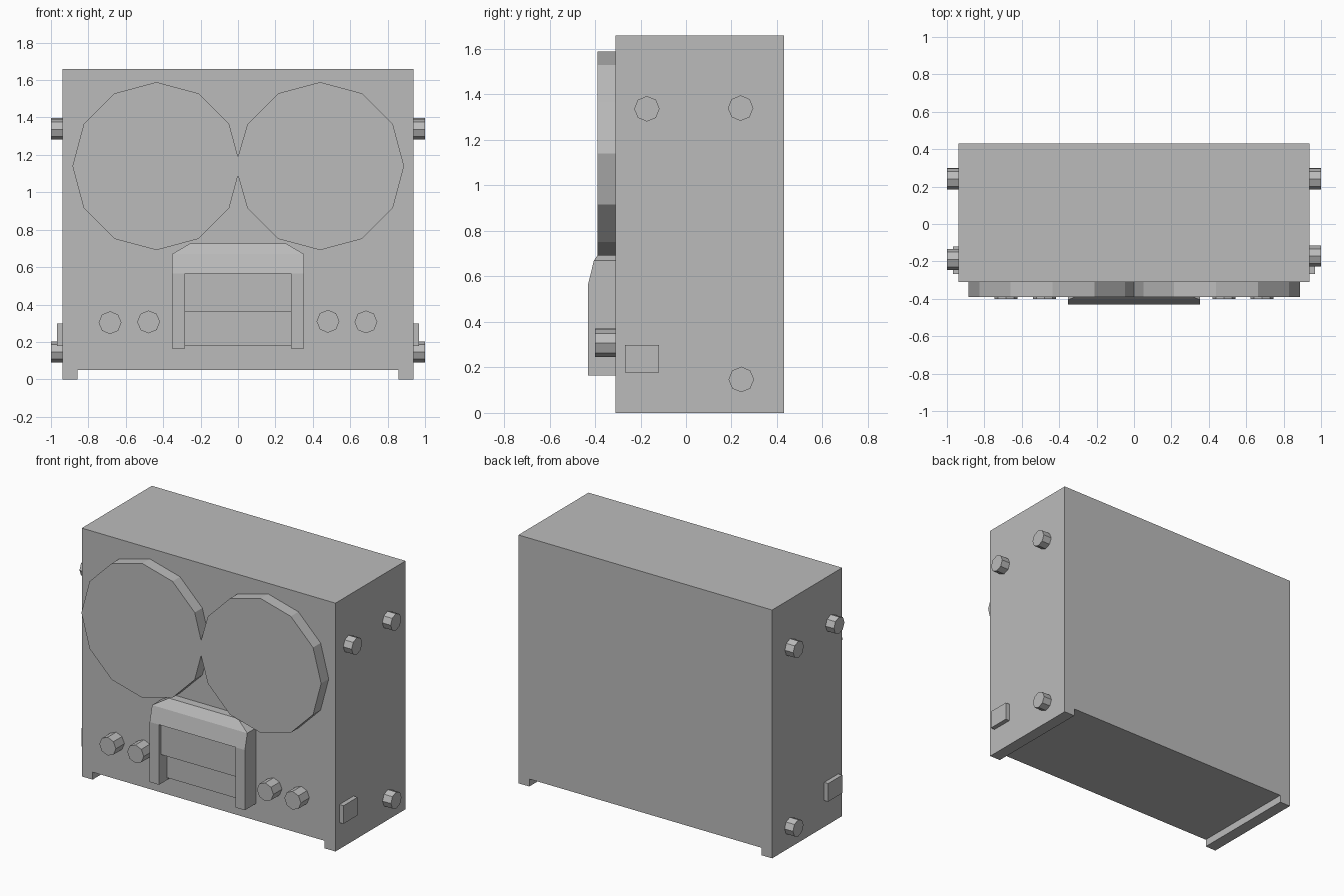
import bpy, bmesh
from math import cos, sin, radians

cube = bpy.data.objects.get("Cube")
if cube:
    bpy.data.objects.remove(cube, do_unlink=True)

grey = bpy.data.materials.new("plain grey")
grey.use_nodes = True
colour = (0.5, 0.5, 0.5, 1)
grey.diffuse_color = colour
grey.node_tree.nodes["Principled BSDF"].inputs["Base Color"].default_value = colour

FRONT, BACK, SIDE = -0.31, 0.43, 0.938


def finish(name, bm):
    bmesh.ops.recalc_face_normals(bm, faces=bm.faces)
    mesh = bpy.data.meshes.new(name)
    bm.to_mesh(mesh)
    bm.free()
    mesh.materials.append(grey)
    obj = bpy.data.objects.new(name, mesh)
    bpy.context.collection.objects.link(obj)
    return obj


def loft(name, rings):
    """Skin a stack of matching closed rings and cap both ends."""
    bm = bmesh.new()
    loops = [[bm.verts.new(p) for p in ring] for ring in rings]
    for a, b in zip(loops, loops[1:]):
        for i in range(len(a)):
            j = (i + 1) % len(a)
            bm.faces.new((a[i], a[j], b[j], b[i]))
    bm.faces.new(loops[0])
    bm.faces.new(loops[-1])
    return finish(name, bm)


def extrude_y(name, outline, y0, y1):
    return loft(name, [[(x, y, z) for x, z in outline] for y in (y0, y1)])


def extrude_x(name, outline, x0, x1):
    return loft(name, [[(x, y, z) for y, z in outline] for x in (x0, x1)])


def box(x0, x1, z0, z1):
    return [(x0, z0), (x1, z0), (x1, z1), (x0, z1)]


def arc(cx, cz, r, sides, first=0, count=None):
    step = 360 / sides
    return [(cx + r * cos(radians(first + i * step)),
             cz + r * sin(radians(first + i * step))) for i in range(count or sides)]


# Cabinet with two full-depth foot rails
extrude_y("cabinet", [(-SIDE, 0), (-0.858, 0), (-0.858, 0.05), (0.858, 0.05),
                      (0.858, 0), (SIDE, 0), (SIDE, 1.66), (-SIDE, 1.66)], FRONT, BACK)

# Two twelve-sided reels that merge at the centre
reels = (arc(-0.436, 1.14, 0.449, 12, 30, 11) + [(0, 1.09)]
         + arc(0.439, 1.14, 0.449, 12, 210, 11) + [(0, 1.19)])
extrude_y("reels", reels, -0.39, FRONT)

# Head cover: sloped hood over two legs
def section(half, front, z):
    return [(-half, FRONT, z), (-half, front, z), (half, front, z), (half, FRONT, z)]

loft("cover_hood", [section(0.352, -0.43, 0.567), section(0.352, -0.405, 0.67),
                    section(0.255, -0.365, 0.727)])
for name, s in (("left", 1), ("right", -1)):
    extrude_y(name + "_cover_leg", box(*sorted((s * 0.283, s * 0.352)), 0.165, 0.567),
              -0.43, FRONT)
extrude_y("upper_cover_panel", box(-0.283, 0.283, 0.36, 0.567), -0.41, FRONT)
extrude_y("lower_cover_panel", box(-0.283, 0.283, 0.18, 0.36), -0.345, FRONT)

# Front control knobs
for i, (x, z) in enumerate([(-0.684, 0.303), (-0.478, 0.307), (0.481, 0.31), (0.684, 0.307)]):
    extrude_y(f"control_knob_{i + 1}", arc(x, z, 0.061, 8), -0.4, FRONT)

# Side studs and a small block on each side
for name, s, front_y in (("left", 1, -0.172), ("right", -1, -0.19)):
    for part, y, z in (("front_top", front_y, 1.337), ("back_top", 0.24, 1.34),
                       ("back_bottom", 0.243, 0.147)):
        extrude_x(f"{name}_{part}_stud", arc(y, z, 0.056, 8), s * SIDE, s)
    extrude_x(f"{name}_side_block", box(-0.268, -0.119, 0.177, 0.298), s * SIDE, s * 0.968)
